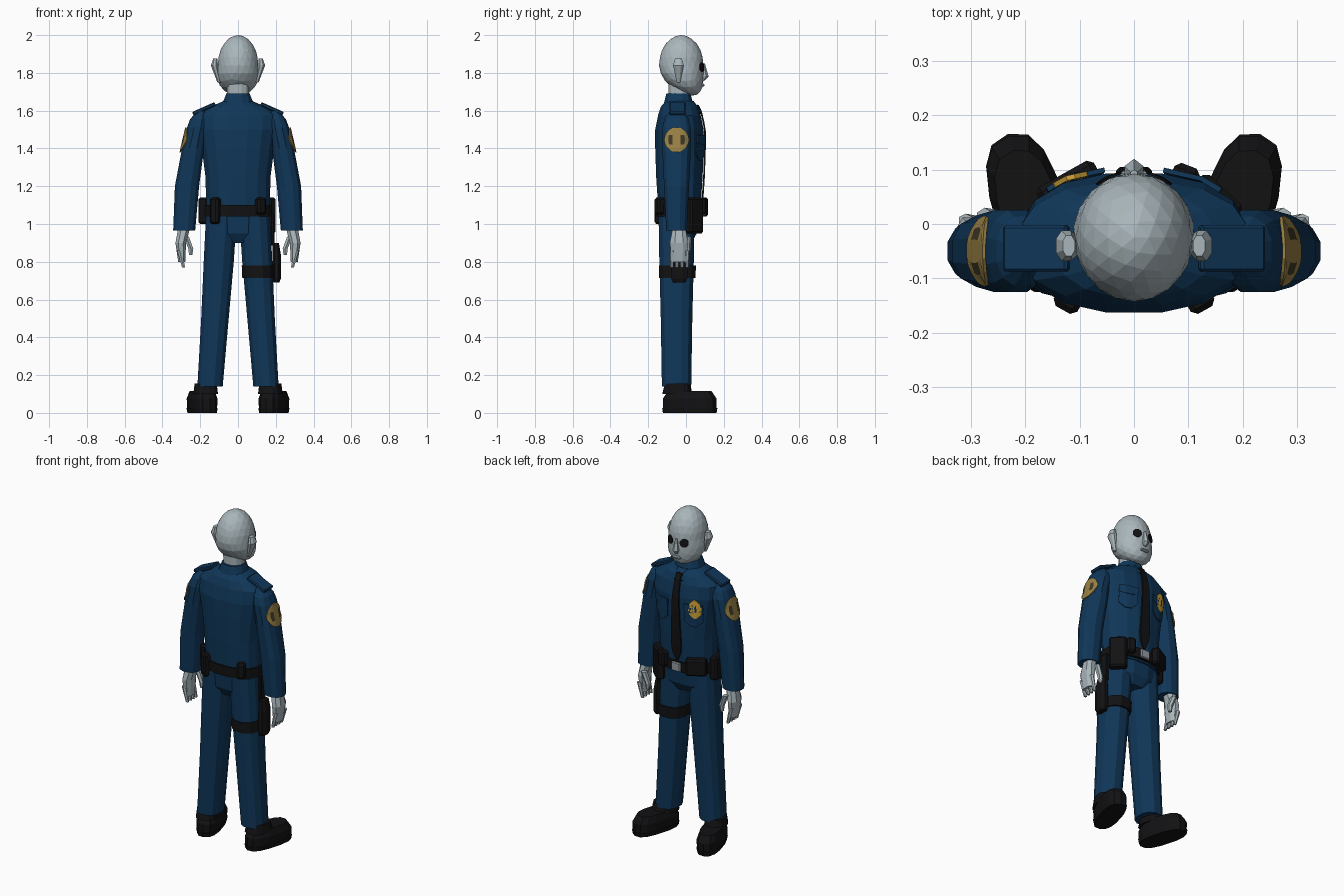
import bpy, bmesh, math
from mathutils import Matrix

if "Cube" in bpy.data.objects:
    bpy.data.objects.remove(bpy.data.objects["Cube"])


def material(name, *colour):
    mat = bpy.data.materials.new(name)
    mat.use_nodes = True
    mat.diffuse_color = (*colour, 1)
    shader = mat.node_tree.nodes["Principled BSDF"]
    shader.inputs["Base Color"].default_value = (*colour, 1)
    shader.inputs["Roughness"].default_value = .9
    return mat


SKIN = material("pale grey skin", .4, .47, .5)
NAVY = material("navy cloth", .005, .038, .1)
BLACK = material("black leather", .006, .006, .007)
GOLD = material("badge gold", .7, .4, .04)
DULL = material("patch gold", .32, .22, .06)
DARK = material("patch dark", .05, .04, .02)
SILVER = material("buckle silver", .3, .33, .36)
SIDES = ((1, "left"), (-1, "right"))


def finish(name, bm, materials, mirror=False):
    bmesh.ops.recalc_face_normals(bm, faces=bm.faces)
    mesh = bpy.data.meshes.new(name)
    bm.to_mesh(mesh)
    bm.free()
    for mat in materials:
        mesh.materials.append(mat)
    ob = bpy.data.objects.new(name, mesh)
    bpy.context.collection.objects.link(ob)
    if mirror:
        ob.modifiers.new("Mirror", "MIRROR").use_mirror_merge = False
    return ob


def loft(name, mat, y, sections, count=12, power=2.3, mirror=False, turn=None):
    """Skin level rounded rings given as (z, half width, half depth, optional x)."""
    bm = bmesh.new()
    rings = []
    for z, width, depth, *offset in sections:
        x = offset[0] if offset else 0
        ring = []
        for i in range(count):
            angle = math.tau * (i + .5) / count
            c, s = math.cos(angle), math.sin(angle)
            across = math.copysign(abs(c) ** (2 / power), c)
            along = math.copysign(abs(s) ** (2 / power), s)
            ring.append(bm.verts.new((x + width * across, y + depth * along, z)))
        rings.append(ring)
    for low, high in zip(rings, rings[1:]):
        for i in range(count):
            j = (i + 1) % count
            bm.faces.new((low[i], low[j], high[j], high[i]))
    bm.faces.new(rings[0])
    bm.faces.new(rings[-1])
    if turn:
        bm.transform(turn)
    return finish(name, bm, [mat], mirror)


def box(name, mat, centre, size, turn=(0, 0, 0), bevel=.005, mirror=False):
    bm = bmesh.new()
    bmesh.ops.create_cube(bm, size=1)
    bm.transform(Matrix.Diagonal((*size, 1)))
    bmesh.ops.bevel(bm, geom=bm.edges[:], offset=bevel, segments=1, affect="EDGES")
    for angle, axis in zip(turn, "XYZ"):
        bm.transform(Matrix.Rotation(math.radians(angle), 4, axis))
    bm.transform(Matrix.Translation(centre))
    return finish(name, bm, [mat], mirror)


def straight(t):
    return 1


def rounded(t):
    return max(.2, 2 * math.sqrt(t - t * t))


def pointed(t):
    return min(1, .3 + 3 * t)


def tie_shape(t):
    return min(1, .2 + 6 * t) * (1 - .5 * t)


def plate(name, materials, centre, yaw, width, height, target,
          shape=straight, rule=None, thick=.006, rows=10, columns=6):
    """Thin sheet laid onto a target; shape gives the width from bottom to top."""
    bm = bmesh.new()
    grid = []
    for r in range(rows + 1):
        t = r / rows
        span = width * shape(t)
        grid.append([bm.verts.new((span * (c / columns - .5), height * (t - .5), 0))
                     for c in range(columns + 1)])
    for low, high in zip(grid, grid[1:]):
        for i in range(columns):
            face = bm.faces.new((low[i], low[i + 1], high[i + 1], high[i]))
            if rule:
                face.material_index = rule(face.calc_center_median())
    ob = finish(name, bm, materials)
    ob.location = centre
    ob.rotation_euler = (math.pi / 2, 0, math.radians(yaw))
    wrap = ob.modifiers.new("Wrap", "SHRINKWRAP")
    wrap.target = target
    wrap.wrap_method = "PROJECT"
    wrap.use_project_z = True
    wrap.use_positive_direction = False
    wrap.use_negative_direction = True
    wrap.offset = .003
    solid = ob.modifiers.new("Thickness", "SOLIDIFY")
    solid.thickness = thick
    solid.offset = 1
    return ob


# Head: a faceted ball whose lower half widens and slides forward into a jaw
bm = bmesh.new()
bmesh.ops.create_icosphere(bm, subdivisions=3, radius=1)
for v in bm.verts:
    drop = max(0, -v.co.z)
    v.co.x *= 1 + .3 * drop
    v.co.y += .5 * drop * drop
bm.transform(Matrix.Translation((0, -.025, 1.84)) @ Matrix.Diagonal((.108, .118, .16, 1)))
head = finish("head", bm, [SKIN])
loft("neck", SKIN, -.035, [(1.6, .06, .055), (1.75, .06, .06)])
loft("nose", SKIN, .09, [(1.76, .01, .01), (1.78, .02, .03), (1.85, .007, .01)], count=6)
box("lips", SKIN, (0, .088, 1.735), (.05, .02, .016))
loft("ears", SKIN, -.04, [(1.75, .01, .01, .1), (1.84, .02, .03, .125),
                          (1.875, .012, .02, .12)], count=8, mirror=True)

# Shirt
torso = loft("torso", NAVY, -.035, [
    (1.03, .17, .11), (1.25, .175, .125), (1.4, .195, .13), (1.5, .215, .13),
    (1.575, .215, .115), (1.62, .15, .1), (1.65, .08, .075)], count=16)
loft("collar", NAVY, -.04, [(1.6, .1, .09), (1.69, .064, .066)])
box("collar_flaps", NAVY, (.042, .045, 1.61), (.065, .014, .075),
    turn=(28, 28, -22), mirror=True)
box("epaulettes", NAVY, (.18, -.045, 1.61), (.13, .085, .02), turn=(0, 24, 0), mirror=True)
sleeves = loft("sleeves", NAVY, -.05, [
    (.965, .06, .056, .285), (1.2, .066, .068, .27), (1.4, .06, .078, .238),
    (1.51, .057, .078, .215), (1.555, .05, .066, .205), (1.6, .02, .035, .195)], mirror=True)


def emblem(point):
    return int(.018 < point.length < .042 and abs(point.x) > .012)


# Details that repeat on both sides
for side, label in SIDES:
    plate("eye_" + label, [BLACK], (side * .085, .15, 1.83), 180 - side * 30,
          .05, .05, head, rounded, thick=.004)
    plate("sleeve_patch_" + label, [DULL, DARK], (side * .5, -.05, 1.445), 180 - side * 90,
          .125, .13, sleeves, rounded, emblem)
    plate("pocket_" + label, [NAVY], (side * .105, .3, 1.4), 180, .1, .13, torso, pointed)
    plate("pocket_flap_" + label, [NAVY], (side * .105, .3, 1.445), 180,
          .104, .05, torso, pointed, thick=.009)

# Tie and badge
plate("tie", [BLACK], (0, .3, 1.35), 180, .074, .48, torso, tie_shape, thick=.009)
box("tie_knot", BLACK, (0, .063, 1.605), (.042, .03, .05), turn=(25, 0, 0))
plate("badge", [GOLD], (-.115, .3, 1.445), 180, .07, .11, torso, rounded, thick=.009, rows=5)

# Hands
loft("palms", SKIN, -.037, [(.8, .02, .04, .298), (.9, .03, .052, .303),
                            (.98, .034, .036, .285)], count=8, mirror=True)
for k in range(4):
    y = -.075 + .027 * k
    loft(f"finger_{k + 1}", SKIN, y, [(.77, .009, .009, .288), (.86, .014, .013, .31)],
         count=6, mirror=True)
loft("thumbs", SKIN, .01, [(.835, .01, .01, .25), (.87, .015, .016, .25),
                           (.935, .016, .02, .275)], count=6, mirror=True)

# Trousers
loft("hips", NAVY, -.04, [(.9, .1, .07), (.95, .165, .1), (1.06, .172, .11)])
loft("legs", NAVY, -.05, [(.14, .069, .08, .148), (.5, .075, .086, .122),
                          (.8, .082, .094, .102), (1.04, .084, .098, .088)], mirror=True)

# Shoes, turned outwards
outward = Matrix.Translation((.19, .02, 0)) @ Matrix.Rotation(math.radians(-16), 4, "Z")
for name, y, sections in (
        ("soles", 0, [(0, .062, .148), (.025, .067, .152)]),
        ("shoes", 0, [(.02, .064, .148), (.075, .067, .148), (.115, .055, .12)]),
        ("shoe_collars", -.068, [(.1, .062, .08), (.155, .056, .066)])):
    loft(name, BLACK, y, sections, count=14, power=2.6, mirror=True, turn=outward)

# Belt, with pouches placed around it by angle
loft("belt", BLACK, -.033, [(1.04, .182, .124), (1.1, .182, .126)], count=16)
box("buckle", SILVER, (0, .095, 1.07), (.06, .014, .055))
for name, degrees, width, height in (
        ("belt_case", 35, .1, .19), ("small_pouch", 60, .05, .09),
        ("wide_pouch", 130, .12, .1), ("side_pouch", 180, .08, .14),
        ("back_pouch_right", 230, .05, .14), ("back_pouch_left", 310, .05, .09)):
    angle = math.radians(degrees)
    c, s = math.cos(angle), math.sin(angle)
    yaw = math.degrees(math.atan2(s / .12, c / .18))
    box(name, BLACK, (.185 * c, .135 * s - .033, 1.14 - height / 2),
        (.05, width, height), turn=(0, 0, yaw), bevel=.01)

# Thigh holster
loft("thigh_strap", BLACK, -.046, [(.715, .086, .1, .106), (.78, .087, .101, .104)])
loft("holster", BLACK, -.035, [(.69, .02, .035, .2), (.71, .024, .045, .204),
                               (.84, .024, .045, .204), (.9, .018, .035, .2)], count=8)
box("holster_hanger", BLACK, (.184, -.03, .97), (.02, .05, .17))
